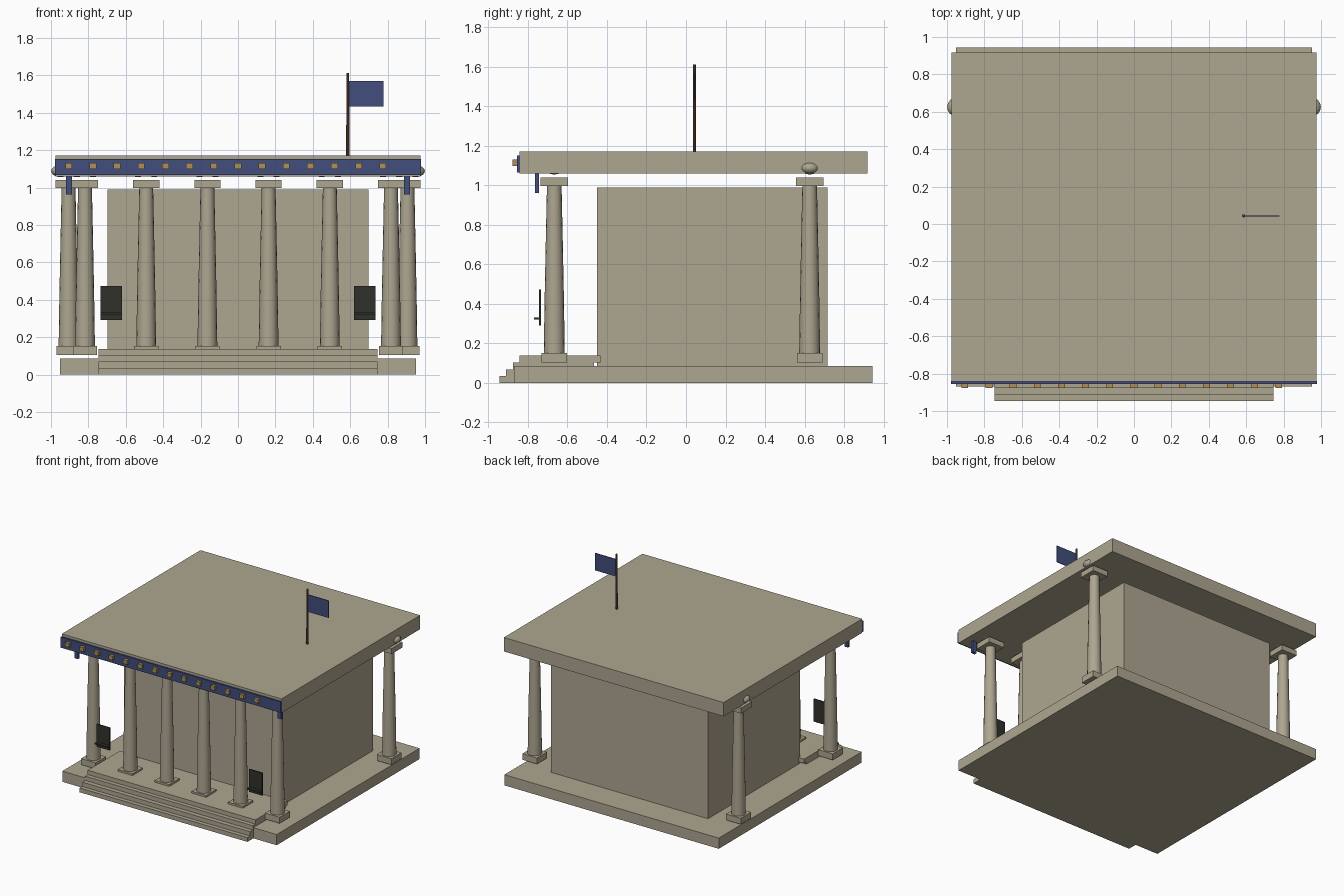
import bpy, bmesh
from math import pi, cos, sin, radians

if "Cube" in bpy.data.objects:
    bpy.data.objects.remove(bpy.data.objects["Cube"])


def material(name, rgb):
    m = bpy.data.materials.new(name)
    m.diffuse_color = (*rgb, 1)
    m.use_nodes = True
    m.node_tree.nodes["Principled BSDF"].inputs["Base Color"].default_value = m.diffuse_color
    return m


STONE = material("stone", (0.42, 0.38, 0.28))
BLUE = material("blue", (0.055, 0.075, 0.2))
GOLD = material("gold", (0.42, 0.28, 0.1))
DARK = material("dark", (0.03, 0.03, 0.025))
WOOD = material("wood", (0.15, 0.08, 0.045))


def finish(name, bm, mat, smooth=False):
    bmesh.ops.recalc_face_normals(bm, faces=bm.faces[:])
    me = bpy.data.meshes.new(name)
    bm.to_mesh(me)
    bm.free()
    me.materials.append(mat)
    ob = bpy.data.objects.new(name, me)
    bpy.context.collection.objects.link(ob)
    if smooth:
        me.shade_smooth()
        me.set_sharp_from_angle(angle=radians(35))
    return ob


def add_box(bm, x, y, z):
    """Box from (min, max) pairs."""
    vs = bmesh.ops.create_cube(bm, size=1)["verts"]
    for v in vs:
        v.co = [(a + b) / 2 + c * (b - a) for (a, b), c in zip((x, y, z), v.co)]


def box(name, x, y, z, mat=STONE):
    bm = bmesh.new()
    add_box(bm, x, y, z)
    return finish(name, bm, mat)


def add_lathe(bm, cx, cy, profile, sides):
    """Closed solid of revolution from (radius, z) points."""
    rings = [[bm.verts.new((cx + r * cos(2 * pi * i / sides), cy + r * sin(2 * pi * i / sides), z))
              for i in range(sides)] for r, z in profile]
    for a, b in zip(rings, rings[1:]):
        for i in range(sides):
            j = (i + 1) % sides
            bm.faces.new((a[i], a[j], b[j], b[i]))
    bm.faces.new(rings[0])
    bm.faces.new(rings[-1])


def column(name, cx, cy):
    bm = bmesh.new()
    # plinth, tapered shaft, capital slab
    add_box(bm, (cx - .065, cx + .065), (cy - .065, cy + .065), (.104, .153))
    add_lathe(bm, cx, cy, [(.053, .153), (.049, .42), (.043, .72), (.037, 1.0)], 16)
    add_box(bm, (cx - .07, cx + .07), (cy - .07, cy + .07), (.998, 1.041))
    # pair of flattened volutes
    for s in (-1, 1):
        vs = bmesh.ops.create_uvsphere(bm, u_segments=16, v_segments=10, radius=1)["verts"]
        for v in vs:
            v.co = (cx + s * .043 + v.co.x * .05, cy + v.co.y * .05, 1.088 + v.co.z * .032)
    finish(name, bm, STONE, smooth=True)


# platform, inner hall and roof slab
box("platform", (-.953, .953), (-.87, .945), (0, .086))
box("hall", (-.698, .698), (-.45, .717), (.086, .99))
box("roof_slab", (-.977, .977), (-.842, .918), (1.06, 1.172))

# front steps
for i, (front, back) in enumerate([(-.945, -.53), (-.912, -.50), (-.876, -.465), (-.843, -.434)]):
    box(f"step_{i + 1}", (-.746, .746), (front, back), (i * .0345, (i + 1) * .0345))

# front colonnade and two rear columns
for i in range(6):
    column(f"front_column_{i + 1}", -.818 + i * .3272, -.667)
for side, s in (("left", -1), ("right", 1)):
    column(f"rear_column_{side}", s * .906, .626)

# blue frieze with gold blocks
box("frieze_band", (-.978, .978), (-.855, -.84), (1.066, 1.152), BLUE)
for i in range(14):
    x = -.905 + i * .1292
    box(f"frieze_block_{i + 1}", (x - .018, x + .018), (-.878, -.855), (1.099, 1.132), GOLD)

# hanging banners, and dark panels with a small ledge
for side, s in (("left", -1), ("right", 1)):
    x = s * .904
    box(f"banner_{side}", (x - .016, x + .016), (-.765, -.744), (.963, 1.062), BLUE)
    x = s * .678
    box(f"panel_{side}", (x - .058, x + .058), (-.744, -.735), (.292, .474), DARK)
    box(f"panel_ledge_{side}", (x - .058, x + .058), (-.77, -.738), (.321, .332), DARK)

# flagpole and flag
bm = bmesh.new()
add_lathe(bm, .587, .043, [(.009, 1.165), (.007, 1.612)], 10)
finish("flagpole", bm, WOOD, smooth=True)
box("flag", (.592, .778), (.040, .046), (1.432, 1.57), BLUE)
